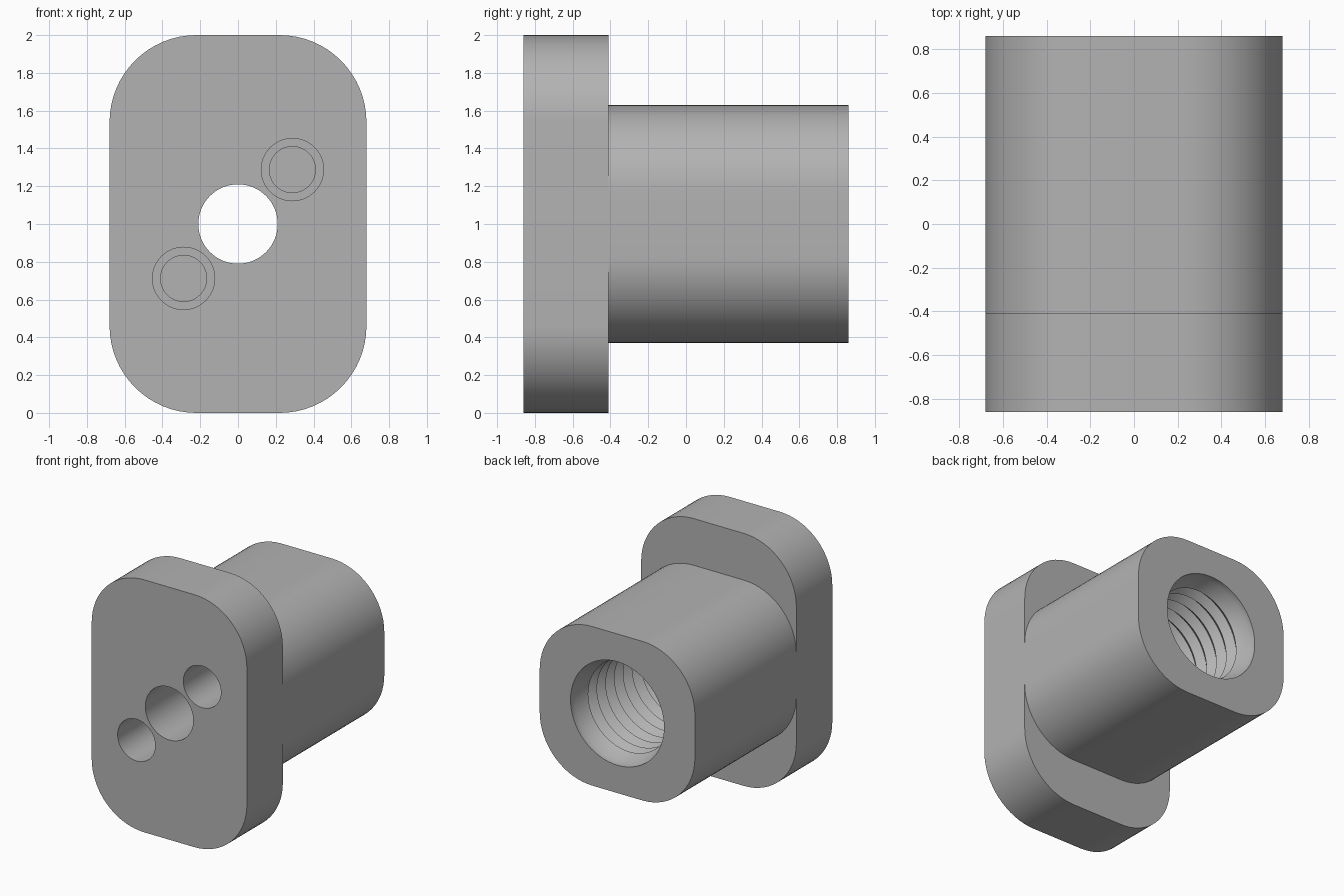
import bpy, bmesh, math

if "Cube" in bpy.data.objects:
    bpy.data.objects.remove(bpy.data.objects["Cube"])

steel = bpy.data.materials.new("grey steel")
steel.use_nodes = True
grey = (0.45, 0.45, 0.45, 1)
steel.diffuse_color = grey
steel.node_tree.nodes["Principled BSDF"].inputs["Base Color"].default_value = grey

HALF_W, CORNER, MID_Z = 0.68, 0.46, 1.0
FRONT, SHOULDER, BACK = -0.86, -0.41, 0.86
FLOOR = -0.2          # inner end of the threaded bore


def make_object(name, bm):
    bmesh.ops.recalc_face_normals(bm, faces=bm.faces)
    mesh = bpy.data.meshes.new(name)
    bm.to_mesh(mesh)
    bm.free()
    obj = bpy.data.objects.new(name, mesh)
    bpy.context.collection.objects.link(obj)
    mesh.materials.append(steel)
    return obj


def rounded_block(name, half_h, y0, y1, steps=16):
    """Rounded rectangle in the xz plane, extruded along y."""
    bm = bmesh.new()
    ring = []
    for quarter, (sx, sz) in enumerate([(1, 1), (-1, 1), (-1, -1), (1, -1)]):
        for i in range(steps + 1):
            a = (quarter + i / steps) * math.pi / 2
            x = sx * (HALF_W - CORNER) + CORNER * math.cos(a)
            z = sz * (half_h - CORNER) + CORNER * math.sin(a)
            ring.append(bm.verts.new((x, y0, MID_Z + z)))
    face = bm.faces.new(ring)
    extruded = bmesh.ops.extrude_face_region(bm, geom=[face])["geom"]
    moved = [v for v in extruded if isinstance(v, bmesh.types.BMVert)]
    bmesh.ops.translate(bm, vec=(0, y1 - y0, 0), verts=moved)
    return make_object(name, bm)


def lathe_cutter(name, profile, x=0, z=MID_Z, sides=64):
    """Closed solid turned round the y axis from (y, radius) pairs."""
    bm = bmesh.new()
    rings = []
    for y, r in profile:
        angles = [2 * math.pi * i / sides for i in range(sides)]
        rings.append([bm.verts.new((x + r * math.cos(a), y, z + r * math.sin(a)))
                      for a in angles])
    for a, b in zip(rings, rings[1:]):
        for i in range(sides):
            j = (i + 1) % sides
            bm.faces.new((a[i], a[j], b[j], b[i]))
    bm.faces.new(rings[0])
    bm.faces.new(rings[-1])
    obj = make_object(name, bm)
    obj.hide_render = True
    return obj


# Flange and body
flange = rounded_block("flange", 1.0, FRONT, SHOULDER)
body = rounded_block("threaded_body", 0.63, SHOULDER, BACK)

# Central bore: plain at the front, threaded from the back
MINOR, MAJOR, PITCH = 0.36, 0.41, 0.11
bore = [(FRONT - 0.1, 0.21), (FLOOR, 0.21), (FLOOR, MINOR)]
y = FLOOR + 0.03
while y + PITCH < BACK - 0.05:
    bore += [(y, MINOR), (y + PITCH / 2, MAJOR)]
    y += PITCH
bore += [(y, MINOR), (BACK - 0.05, MAJOR), (BACK + 0.1, MAJOR)]
cutters = [lathe_cutter("bore_cutter", bore)]

# Two stepped blind holes on the front, placed diagonally
for side in (-1, 1):
    cutters.append(lathe_cutter(
        "pin_hole_cutter",
        [(FRONT - 0.1, 0.165), (-0.46, 0.165), (-0.46, 0.122), (-0.3, 0.122)],
        x=0.288 * side, z=MID_Z + 0.288 * side))

# Cut the holes and shade
for part in (flange, body):
    bpy.ops.object.select_all(action='DESELECT')
    part.select_set(True)
    bpy.context.view_layer.objects.active = part
    for cutter in cutters:
        mod = part.modifiers.new("hole", 'BOOLEAN')
        mod.operation = 'DIFFERENCE'
        mod.solver = 'EXACT'
        mod.object = cutter
        bpy.ops.object.modifier_apply(modifier=mod.name)
    bpy.ops.object.shade_smooth_by_angle(angle=math.radians(30))

for cutter in cutters:
    bpy.data.objects.remove(cutter)
